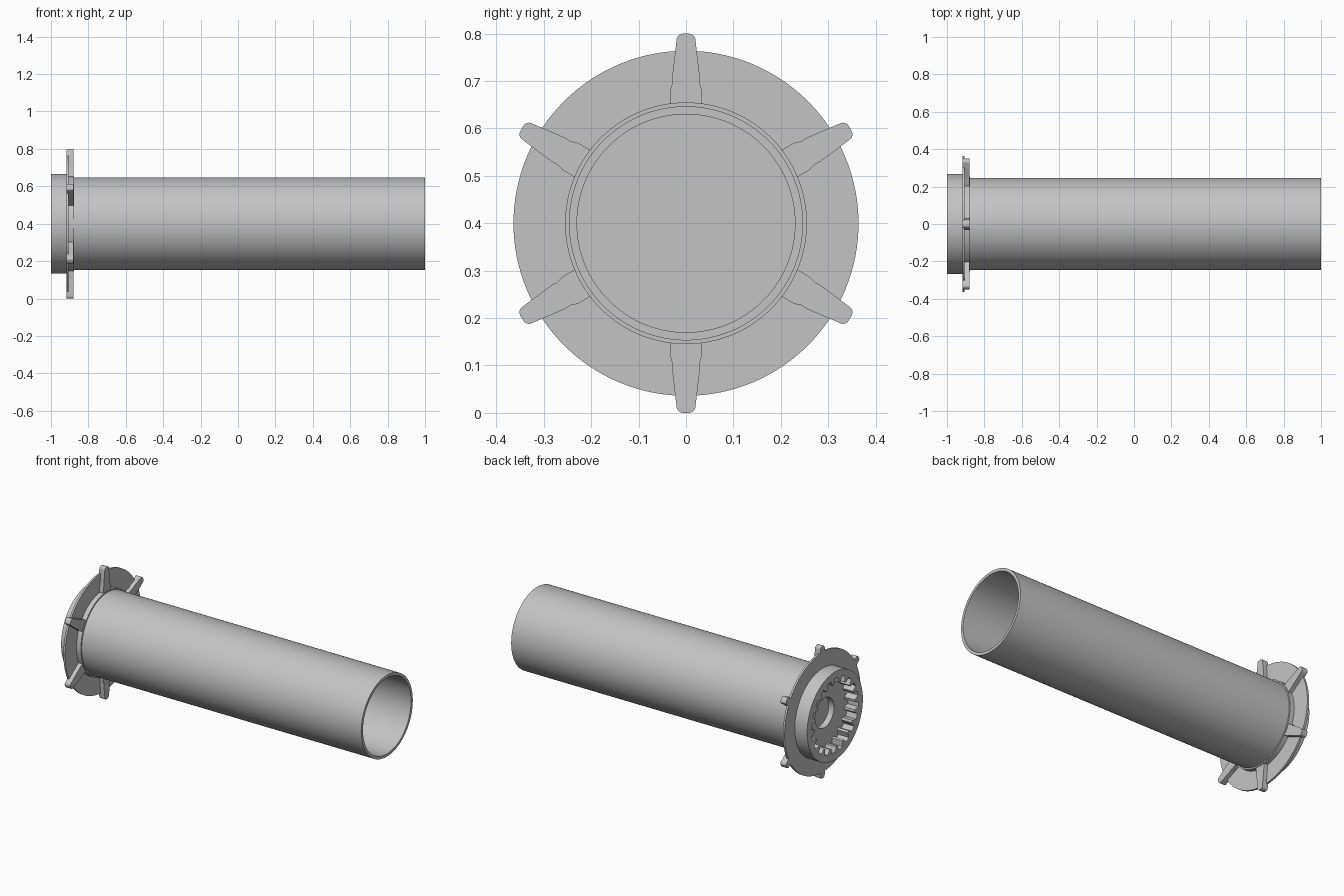
import bpy
import bmesh
from math import cos, sin, pi, radians

if "Cube" in bpy.data.objects:
    bpy.data.objects.remove(bpy.data.objects["Cube"])

AXIS_Z = 0.4
SEGMENTS = 128

grey = bpy.data.materials.new("plain grey")
grey.use_nodes = True
COLOUR = (0.55, 0.55, 0.55, 1)
grey.diffuse_color = COLOUR
grey.node_tree.nodes["Principled BSDF"].inputs["Base Color"].default_value = COLOUR


def finish(name, bm, angle=30):
    """Turn a bmesh into a smooth-shaded object with sharp edges kept."""
    bmesh.ops.remove_doubles(bm, verts=bm.verts, dist=1e-5)
    bmesh.ops.recalc_face_normals(bm, faces=bm.faces)
    mesh = bpy.data.meshes.new(name)
    bm.to_mesh(mesh)
    bm.free()
    mesh.materials.append(grey)
    mesh.polygons.foreach_set("use_smooth", [True] * len(mesh.polygons))
    mesh.set_sharp_from_angle(angle=radians(angle))
    obj = bpy.data.objects.new(name, mesh)
    obj.location.z = AXIS_Z
    bpy.context.collection.objects.link(obj)
    return obj


def loft(bm, rings):
    """Join matching rings of points with quads; the last ring meets the first."""
    loops = [[bm.verts.new(p) for p in ring] for ring in rings]
    for a, b in zip(loops, loops[1:] + loops[:1]):
        for i in range(len(a)):
            j = (i + 1) % len(a)
            bm.faces.new((a[i], a[j], b[j], b[i]))


def ring(x, polar):
    return [(x, r * cos(t), r * sin(t)) for t, r in polar]


def circle(r):
    return [(2 * pi * i / SEGMENTS, r) for i in range(SEGMENTS)]


def hoop(name, x0, x1, inner, outer):
    """Ring of rectangular section around the long axis."""
    bm = bmesh.new()
    loft(bm, [ring(x, circle(r)) for x, r in
              ((x0, inner), (x0, outer), (x1, outer), (x1, inner))])
    return finish(name, bm)


# Long tube, its collar and the thin flange
hoop("tube", -0.91, 1, 0.23, 0.247)
hoop("collar", -0.906, -0.876, 0.24, 0.255)
hoop("flange", -0.917, -0.905, 0.235, 0.364)

# Hub with internal gear teeth
TEETH = 20
ROOT, TIP = 0.225, 0.192
tooth = [(0, ROOT), (0.21, ROOT), (0.42, ROOT), (0.6, TIP), (0.71, TIP), (0.82, TIP)]
gear = [(2 * pi * (k + f) / TEETH, r) for k in range(TEETH) for f, r in tooth]
rim = [(t, 0.267) for t, r in gear]
bm = bmesh.new()
loft(bm, [ring(-1, gear), ring(-1, rim), ring(-0.912, rim), ring(-0.912, gear)])
finish("toothed_hub", bm, 25)

# Floor closing the tube, with a shallow round recess on the gear side
bm = bmesh.new()
sections = [(-0.895, 0.09), (-0.93, 0.09), (-0.93, 0.24), (-0.88, 0.24)]
loops = [[bm.verts.new(p) for p in ring(x, circle(r))] for x, r in sections]
for a, b in zip(loops, loops[1:]):
    for i in range(SEGMENTS):
        j = (i + 1) % SEGMENTS
        bm.faces.new((a[i], a[j], b[j], b[i]))
bm.faces.new(loops[0])
bm.faces.new(loops[-1])
finish("hub_floor", bm)

# Six tapered ribs with rounded tips
half = [(0.033, 0.24), (0.033, 0.282), (0.028, 0.298), (0.029, 0.31)]
half += [(0.006 + 0.014 * cos(a * pi / 12), 0.386 + 0.014 * sin(a * pi / 12))
         for a in range(7)]
outline = half + [(-w, r) for w, r in reversed(half)]
for n in range(6):
    turn = n * pi / 3
    bm = bmesh.new()
    ends = []
    for x in (-0.917, -0.88):
        ends.append([bm.verts.new((x, w * cos(turn) - r * sin(turn),
                                   w * sin(turn) + r * cos(turn))) for w, r in outline])
        bm.faces.new(ends[-1])
    for i in range(len(outline)):
        j = (i + 1) % len(outline)
        bm.faces.new((ends[0][i], ends[0][j], ends[1][j], ends[1][i]))
    finish("rib_%d" % (n + 1), bm)
